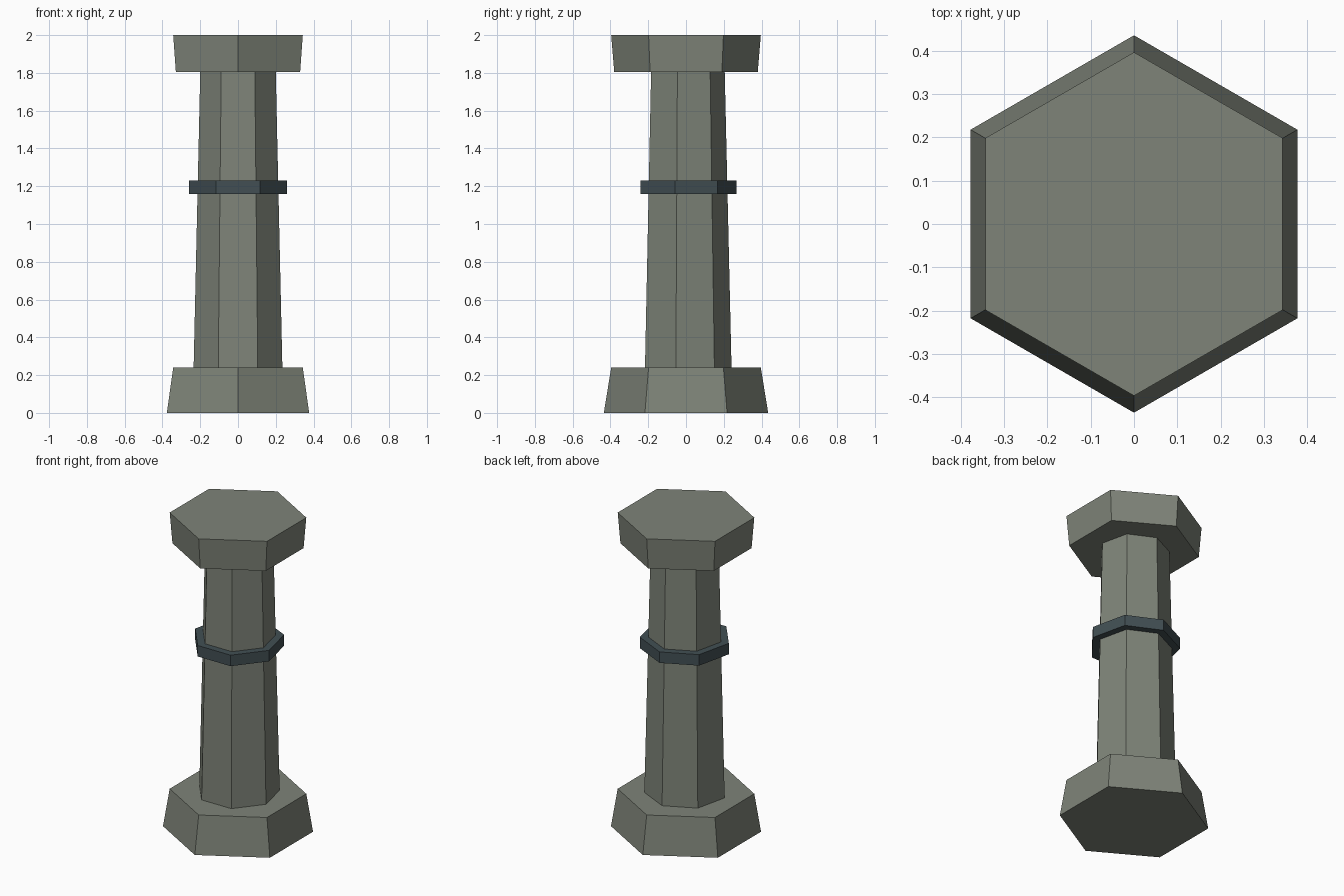
import bpy
import bmesh
from math import sin, cos, tau

cube = bpy.data.objects.get("Cube")
if cube:
    bpy.data.objects.remove(cube, do_unlink=True)


def make_material(name, rgb):
    mat = bpy.data.materials.new(name)
    mat.use_nodes = True
    colour = (*rgb, 1.0)
    mat.diffuse_color = colour
    mat.node_tree.nodes["Principled BSDF"].inputs["Base Color"].default_value = colour
    return mat


def tapered_prism(name, sides, z_low, z_high, r_low, r_high, mat):
    """Closed flat-sided prism with one corner pointing to the back."""
    bm = bmesh.new()
    low, high = [
        [bm.verts.new((r * sin(tau * i / sides), r * cos(tau * i / sides), z))
         for i in range(sides)]
        for r, z in ((r_low, z_low), (r_high, z_high))
    ]
    bm.faces.new(low)
    bm.faces.new(high)
    for i in range(sides):
        j = (i + 1) % sides
        bm.faces.new((low[i], low[j], high[j], high[i]))
    bmesh.ops.recalc_face_normals(bm, faces=bm.faces)
    mesh = bpy.data.meshes.new(name)
    bm.to_mesh(mesh)
    bm.free()
    mesh.materials.append(mat)
    obj = bpy.data.objects.new(name, mesh)
    bpy.context.collection.objects.link(obj)
    return obj


stone = make_material("grey_stone", (0.21, 0.23, 0.19))
iron = make_material("dark_iron", (0.054, 0.078, 0.087))

# Six-sided foot and head
tapered_prism("base", 6, 0.0, 0.24, 0.435, 0.396, stone)
tapered_prism("capital", 6, 1.805, 2.0, 0.38, 0.396, stone)

# Seven-sided tapering column with a metal band around it
tapered_prism("shaft", 7, 0.24, 1.805, 0.241, 0.205, stone)
tapered_prism("band", 7, 1.16, 1.23, 0.267, 0.267, iron)
